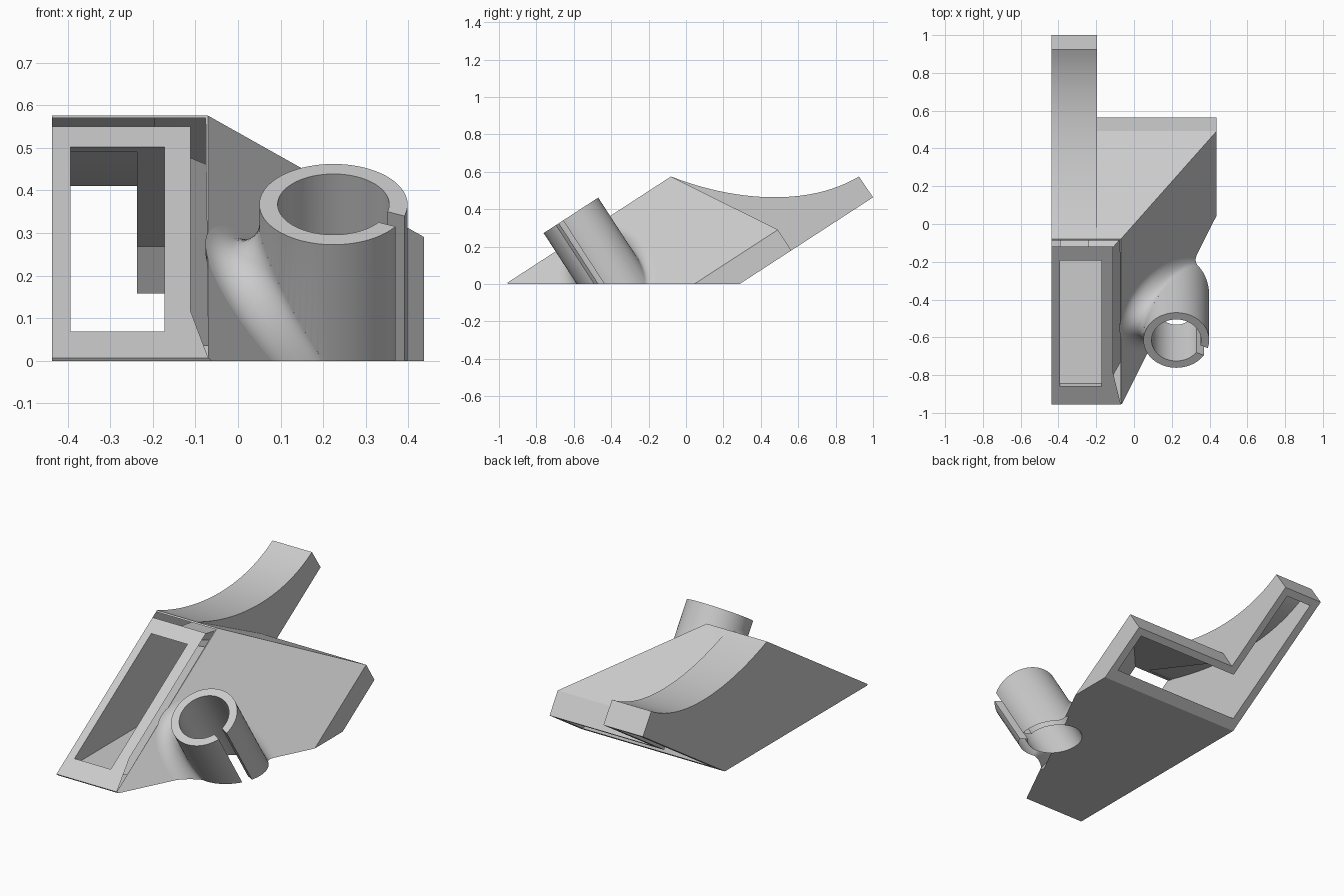
import bpy, bmesh, math
from mathutils import Vector

if "Cube" in bpy.data.objects:
    bpy.data.objects.remove(bpy.data.objects["Cube"])

TILT = math.radians(33)
C, S = math.cos(TILT), math.sin(TILT)


def P(x, s, t):
    """Tilted frame (x, along slope, off slope) -> world."""
    return Vector((x, s * C - t * S, s * S + t * C))


def make(name, bm):
    bmesh.ops.recalc_face_normals(bm, faces=bm.faces[:])
    me = bpy.data.meshes.new(name)
    bm.to_mesh(me)
    bm.free()
    ob = bpy.data.objects.new(name, me)
    bpy.context.collection.objects.link(ob)
    return ob


def cut_below(bm, z):
    """Cut flat at height z and close the cut."""
    bmesh.ops.bisect_plane(bm, geom=bm.verts[:] + bm.edges[:] + bm.faces[:],
                           plane_co=(0, 0, z), plane_no=(0, 0, 1), clear_inner=True)
    rim = [e for e in bm.edges if e.is_boundary and all(abs(v.co.z - z) < 1e-4 for v in e.verts)]
    bmesh.ops.holes_fill(bm, edges=rim)


def hull(name, rects, floor):
    """Convex hull of rectangles (x0, x1, s0, s1, t), cut flat."""
    bm = bmesh.new()
    for x0, x1, s0, s1, t in rects:
        for x in (x0, x1):
            for s in (s0, s1):
                bm.verts.new(P(x, s, t))
    bmesh.ops.convex_hull(bm, input=bm.verts[:])
    cut_below(bm, floor)
    return make(name, bm)


def prism(name, pts, offset):
    """Extrude a closed 3D outline."""
    bm = bmesh.new()
    f = bm.faces.new([bm.verts.new(p) for p in pts])
    r = bmesh.ops.extrude_face_region(bm, geom=[f])
    bmesh.ops.translate(bm, vec=offset,
                        verts=[v for v in r["geom"] if isinstance(v, bmesh.types.BMVert)])
    # keep both caps so that the solid is closed
    if any(e.is_boundary for e in bm.edges):
        bmesh.ops.holes_fill(bm, edges=[e for e in bm.edges if e.is_boundary])
    return make(name, bm)


def bezier(a, b, c, d, n=24):
    return [tuple((1 - u)**3 * a[k] + 3 * u * (1 - u)**2 * b[k] + 3 * u * u * (1 - u) * c[k]
                  + u**3 * d[k] for k in (0, 1)) for u in (i / n for i in range(n + 1))]


def arm(name, curve, rest, x0, x1):
    pts = [Vector((x0, y, z)) for y, z in curve] + [P(x0, s, t) for s, t in rest]
    return prism(name, pts, (x1 - x0, 0, 0))


def boolean(target, tool, op):
    m = target.modifiers.new(op, 'BOOLEAN')
    m.object, m.operation, m.solver = tool, op, 'EXACT'
    bpy.context.view_layer.objects.active = target
    bpy.ops.object.modifier_apply(modifier=m.name)
    bpy.data.objects.remove(tool)


CX, CS, R, RI, TOP = 0.224, -0.316, 0.174, 0.131, 0.643   # clamp tube


def cylinder(name, r, t0, t1):
    ring = [P(CX + r * math.cos(a), CS + r * math.sin(a), t0)
            for a in (2 * math.pi * i / 72 for i in range(72))]
    return prism(name, ring, P(0, 0, t1 - t0))


def fillet_skirt(name, fr=0.073, n=72, steps=10):
    """Round blend between the tube and the sloping side of the body."""
    k = 0.55 / 0.507
    plane = lambda r, a: 0.526 - k * (CX + r * math.cos(a) + 0.07)
    bm = bmesh.new()
    cols = []
    for i in range(n):
        a = 2 * math.pi * (i + 0.5) / n
        phi = math.atan(-k * math.cos(a))
        half = (math.pi / 2 - phi) / 2
        L, w = fr / math.tan(half), math.sin(half)
        p0, p1 = (R, plane(R, a) + L), (R, plane(R, a))
        r2 = R + L * math.cos(phi)
        p2 = (r2, plane(r2, a))
        prof = [(R * 0.9, p0[1])]
        for j in range(steps + 1):      # exact circular arc
            u = j / steps
            b0, b1, b2 = (1 - u)**2, 2 * w * u * (1 - u), u * u
            prof.append(tuple((b0 * p0[m] + b1 * p1[m] + b2 * p2[m]) / (b0 + b1 + b2) for m in (0, 1)))
        prof.append((p2[0], p2[1] - 0.02))
        cols.append([bm.verts.new(P(CX + r * math.cos(a), CS + r * math.sin(a), t))
                     for r, t in prof])
    for i in range(n):
        A, B = cols[i - 1], cols[i]
        for j in range(len(A) - 1):
            bm.faces.new((A[j], B[j], B[j + 1], A[j + 1]))
    for j, t in ((0, plane(0, 0) + 0.12), (-1, plane(0, 0) - 0.02)):
        c = bm.verts.new(P(CX, CS, t))
        for i in range(n):
            bm.faces.new((cols[i - 1][j], cols[i][j], c))
    return make(name, bm)


# Hood body: small window end flaring to a wide base
XL = -0.437
body = hull("duct_bracket", [(XL, -0.07, -0.797, 0.246, 0.526),
                             (XL, 0.437, -0.797, 0.57, -0.024),
                             (XL, 0.437, -0.797, 0.57, -0.156)], -0.05)
# Curved rear arm
outer = bezier((-0.08, 0.575), (0.25, 0.445), (0.65, 0.41), (0.925, 0.575))
boolean(body, arm("rear_arm", outer, [(1.091, -0.156), (0.3, -0.156), (0.1, 0.1)], XL, -0.197), 'UNION')
# Three-sided rim around the window, open on the left
rim = [(XL, -0.797), (-0.07, -0.797), (-0.07, 0.242), (XL, 0.242),
       (XL, 0.2), (-0.112, 0.2), (-0.112, -0.757), (XL, -0.757)]
boolean(body, prism("window_rim", [P(x, s, 0.526) for x, s in rim], P(0, 0, 0.082)), 'UNION')
# Hollow inside, open at the window and the back
boolean(body, hull("cavity", [(-0.393, -0.187, -0.683, 0.1, 0.54),
                              (-0.393, 0.395, -0.75, 0.53, -0.024),
                              (-0.393, 0.395, -0.75, 0.53, -0.25)], 0.035), 'DIFFERENCE')
inner = bezier((-0.165, 0.495), (0.2, 0.402), (0.62, 0.355), (0.913, 0.52))
boolean(body, arm("arm_cavity", inner, [(1.05, -0.25), (0.42, -0.25), (0.1, 0.1)], -0.393, -0.237), 'DIFFERENCE')
# Split clamp tube with blended root
boolean(body, cylinder("clamp_tube", R, 0.0, TOP), 'UNION')
boolean(body, fillet_skirt("tube_fillet"), 'UNION')
boolean(body, cylinder("tube_bore", RI, -0.3, 0.8), 'DIFFERENCE')
d = math.radians(-25)
slot = []
for r, w in ((0.09, -0.025), (0.25, -0.025), (0.25, 0.025), (0.09, 0.025)):
    slot.append(P(CX + r * math.cos(d) - w * math.sin(d), CS + r * math.sin(d) + w * math.cos(d), 0.1))
boolean(body, prism("tube_slot", slot, P(0, 0, 0.7)), 'DIFFERENCE')
# Flat underside
bm = bmesh.new()
bm.from_mesh(body.data)
bmesh.ops.remove_doubles(bm, verts=bm.verts[:], dist=1e-5)
cut_below(bm, 0)
bm.to_mesh(body.data)
bm.free()

bpy.ops.object.select_all(action='DESELECT')
body.select_set(True)
bpy.context.view_layer.objects.active = body
bpy.ops.object.shade_smooth_by_angle(angle=math.radians(25))
